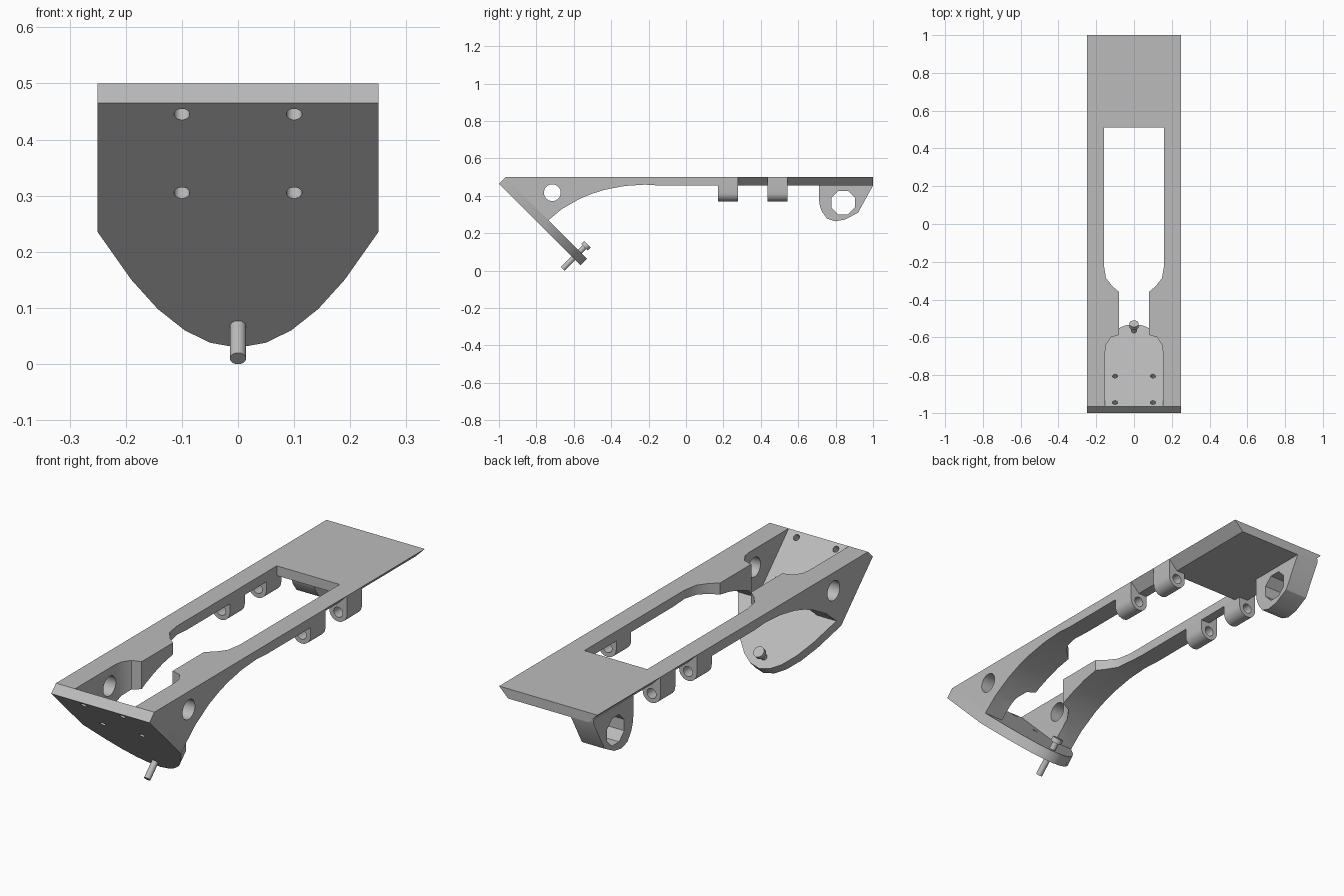
import bpy, bmesh, math
from mathutils import Vector

if "Cube" in bpy.data.objects:
    bpy.data.objects.remove(bpy.data.objects["Cube"], do_unlink=True)

grey = bpy.data.materials.new("light_grey")
grey.use_nodes = True
colour = (0.5, 0.5, 0.5, 1)
grey.diffuse_color = colour
grey.node_tree.nodes["Principled BSDF"].inputs["Base Color"].default_value = colour

X, Y, Z = Vector((1, 0, 0)), Vector((0, 1, 0)), Vector((0, 0, 1))
UP_SLOPE = (Z - Y).normalized()      # along the tilted front plate
OUT_SLOPE = (Z + Y).normalized()     # through the tilted front plate
SIDE, PLAN, FRONT = (Y, Z, X), (X, Y, Z), (X, Z, Y)
TILT = (X, UP_SLOPE, OUT_SLOPE)
TILT_ORIGIN = Vector((0, -0.535, 0))


def prism(name, pts, frame, lo, hi, origin=Vector()):
    """Extrude a 2D outline along the third axis of a frame."""
    u, v, w = frame
    bm = bmesh.new()
    face = bm.faces.new([bm.verts.new(origin + u * a + v * b + w * lo) for a, b in pts])
    ext = bmesh.ops.extrude_face_region(bm, geom=[face])
    moved = [g for g in ext["geom"] if isinstance(g, bmesh.types.BMVert)]
    bmesh.ops.translate(bm, verts=moved, vec=w * (hi - lo))
    bmesh.ops.recalc_face_normals(bm, faces=bm.faces)
    mesh = bpy.data.meshes.new(name)
    bm.to_mesh(mesh)
    bm.free()
    mesh.materials.append(grey)
    obj = bpy.data.objects.new(name, mesh)
    bpy.context.collection.objects.link(obj)
    return obj


def circle(a, b, r, n=24):
    return [(a + r * math.cos((i + 0.5) * math.tau / n),
             b + r * math.sin((i + 0.5) * math.tau / n)) for i in range(n)]


def mirrored(half):
    return half + [(-a, b) for a, b in reversed(half) if abs(a) > 1e-6]


def cut(obj, *cutters):
    for c in cutters:
        mod = obj.modifiers.new("cut", "BOOLEAN")
        mod.operation, mod.solver, mod.object = "DIFFERENCE", "EXACT", c
        bpy.context.view_layer.objects.active = obj
        bpy.ops.object.modifier_apply(modifier=mod.name)
        bpy.data.objects.remove(c, do_unlink=True)


parts = []

# Main frame: side profile with the arched underside
frame = prism("frame", [
    (-0.965, 0.5), (1, 0.5), (1, 0.455), (-0.14, 0.455), (-0.22, 0.46),
    (-0.326, 0.453), (-0.433, 0.433), (-0.5, 0.412), (-0.567, 0.385),
    (-0.663, 0.33), (-0.735, 0.27)], SIDE, -0.25, 0.25)
# Stepped window through the frame, axle holes and undercut side edges
window = prism("window_cutter", mirrored([
    (0.16, 0.51), (0.16, -0.217), (0.148, -0.286), (0.116, -0.328), (0.079, -0.36),
    (0.079, -0.587), (0.122, -0.6), (0.147, -0.638), (0.153, -0.677), (0.153, -1.1)]),
    PLAN, -0.1, 0.7)
axle = prism("axle_cutter", circle(-0.715, 0.417, 0.045), SIDE, -0.4, 0.4)
undercuts = [prism("edge_cutter", [(s * 0.25, 0.5), (s * 0.19, 0.44), (s * 0.3, 0.44),
                                   (s * 0.3, 0.5)], FRONT, 0.225, 1.1) for s in (-1, 1)]
cut(frame, window, axle, *undercuts)
parts.append(frame)

# Tilted front plate with a rounded lower end
root2 = math.sqrt(2)
plate = prism("front_plate", mirrored([
    (a, z * root2) for a, z in [(0.25, 0.465), (0.25, 0.235), (0.19, 0.15),
                                (0.143, 0.098), (0.095, 0.06), (0.05, 0.038), (0, 0.029)]]),
    TILT, 0, 0.0495, TILT_ORIGIN)
cut(plate, *[prism("screw_cutter", circle(a, z * root2, 0.014, 16), TILT, -0.1, 0.1, TILT_ORIGIN)
             for a in (-0.1, 0.1) for z in (0.305, 0.445)])
parts.append(plate)

# Peg through the front plate, with a wider head on the inside
peg_height = 0.067 * root2
for name, r, lo, hi in (("peg_shaft", 0.0145, -0.081, 0.09), ("peg_head", 0.025, 0.083, 0.105)):
    parts.append(prism(name, circle(0, peg_height, r, 16), TILT, lo, hi, TILT_ORIGIN))

# Hinge lugs hanging under both rails
for side, s in (("left", 1), ("right", -1)):
    for place, y in (("front", 0.17), ("rear", 0.435)):
        arc = [(0.205 + 0.045 * math.cos(math.pi * i / 12),
                0.415 - 0.045 * math.sin(math.pi * i / 12)) for i in range(13)]
        outline = [(s * a, b) for a, b in [(0.25, 0.5)] + arc + [(0.16, 0.5)]]
        lug = prism(f"{place}_{side}_lug", outline, FRONT, y, y + 0.108)
        cut(lug, prism("pin_cutter", circle(s * 0.205, 0.413, 0.023), FRONT, y - 0.1, y + 0.3))
        parts.append(lug)

# Large ring bracket under the rear right corner
ring = prism("ring_bracket", [
    (0.711, 0.475), (0.711, 0.38), (0.716, 0.345), (0.727, 0.315), (0.754, 0.278),
    (0.797, 0.264), (0.85, 0.273), (0.92, 0.31), (1, 0.455), (1, 0.475)],
    SIDE, -0.23, -0.115)
cut(ring, prism("ring_cutter", circle(0.84, 0.364, 0.068, 8), SIDE, -0.4, 0.1))
parts.append(ring)

# Smooth the curved walls and keep edges sharp
bpy.ops.object.select_all(action="DESELECT")
for obj in parts:
    obj.select_set(True)
bpy.context.view_layer.objects.active = frame
bpy.ops.object.shade_smooth_by_angle(angle=math.radians(30))
